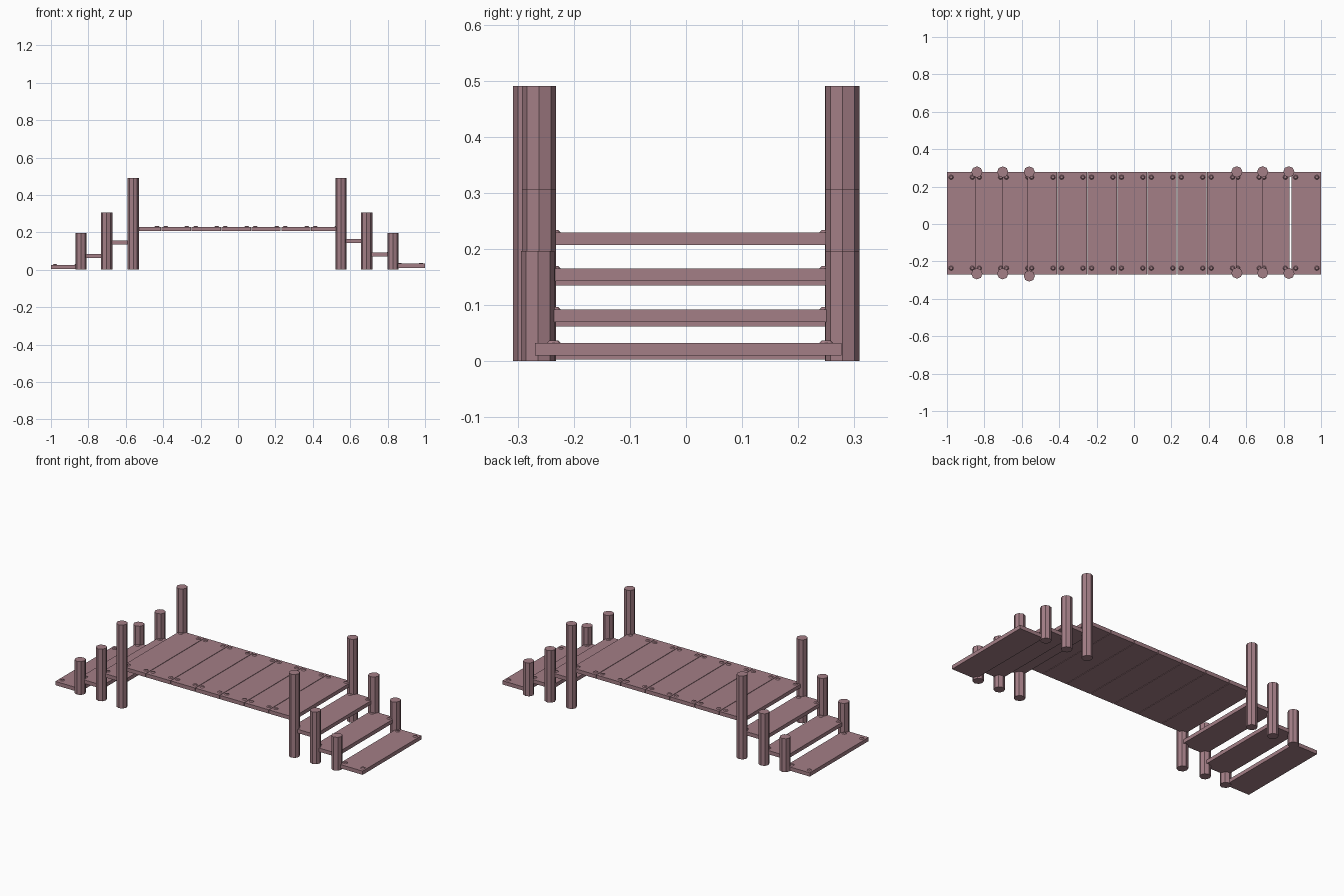
import bpy, bmesh
from mathutils import Matrix

if "Cube" in bpy.data.objects:
    bpy.data.objects.remove(bpy.data.objects["Cube"])

wood = bpy.data.materials.new("wood")
wood.diffuse_color = (0.37, 0.21, 0.24, 1)
wood.use_nodes = True
wood.node_tree.nodes["Principled BSDF"].inputs["Base Color"].default_value = wood.diffuse_color


def finish(bm, name):
    mesh = bpy.data.meshes.new(name)
    bm.to_mesh(mesh)
    bm.free()
    mesh.materials.append(wood)
    obj = bpy.data.objects.new(name, mesh)
    bpy.context.collection.objects.link(obj)
    return obj


def plank(name, x, top, width=0.157):
    # Flat board with its upper face at z = top
    bm = bmesh.new()
    m = Matrix.Translation((x, 0.004, top - 0.011)) @ Matrix.Diagonal((width, 0.547, 0.022, 1))
    bmesh.ops.create_cube(bm, size=1, matrix=m)
    finish(bm, name)
    # Four low nail heads near the corners
    bm = bmesh.new()
    for dx in (-0.057, 0.057):
        for y in (-0.236, 0.25):
            bmesh.ops.create_cone(bm, cap_ends=True, segments=8, radius1=0.013, radius2=0.008,
                                  depth=0.005, matrix=Matrix.Translation((x + dx, y, top + 0.0024)))
    finish(bm, name + "_nails")


def post(name, x, y, height, radius=0.03):
    # Eight-sided upright standing on the ground
    bm = bmesh.new()
    bmesh.ops.create_cone(bm, cap_ends=True, segments=8, radius1=radius, radius2=radius,
                          depth=height, matrix=Matrix.Translation((x, y, height / 2)))
    finish(bm, name)


# Raised deck
for i in range(7):
    plank(f"deck_plank_{i + 1}", -0.01 + 0.16 * (i - 3), 0.229)

# Steps at both ends, lowest to highest
for side, steps in (("left", ((-0.921, 0.025), (-0.77, 0.084), (-0.625, 0.157))),
                    ("right", ((0.921, 0.032), (0.752, 0.092), (0.612, 0.165)))):
    for i, (x, top) in enumerate(steps):
        plank(f"{side}_step_{i + 1}", x, top)

# Posts: x, front y, back y, height
posts = {
    "left": ((-0.84, -0.266, 0.278, 0.196), (-0.702, -0.266, 0.278, 0.306), (-0.56, -0.278, 0.278, 0.49)),
    "right": ((0.828, -0.264, 0.279, 0.196), (0.688, -0.262, 0.279, 0.306), (0.55, -0.262, 0.279, 0.49)),
}
for side, rows in posts.items():
    for i, (x, front, back, height) in enumerate(rows):
        post(f"{side}_front_post_{i + 1}", x, front, height)
        post(f"{side}_back_post_{i + 1}", x, back, height)
